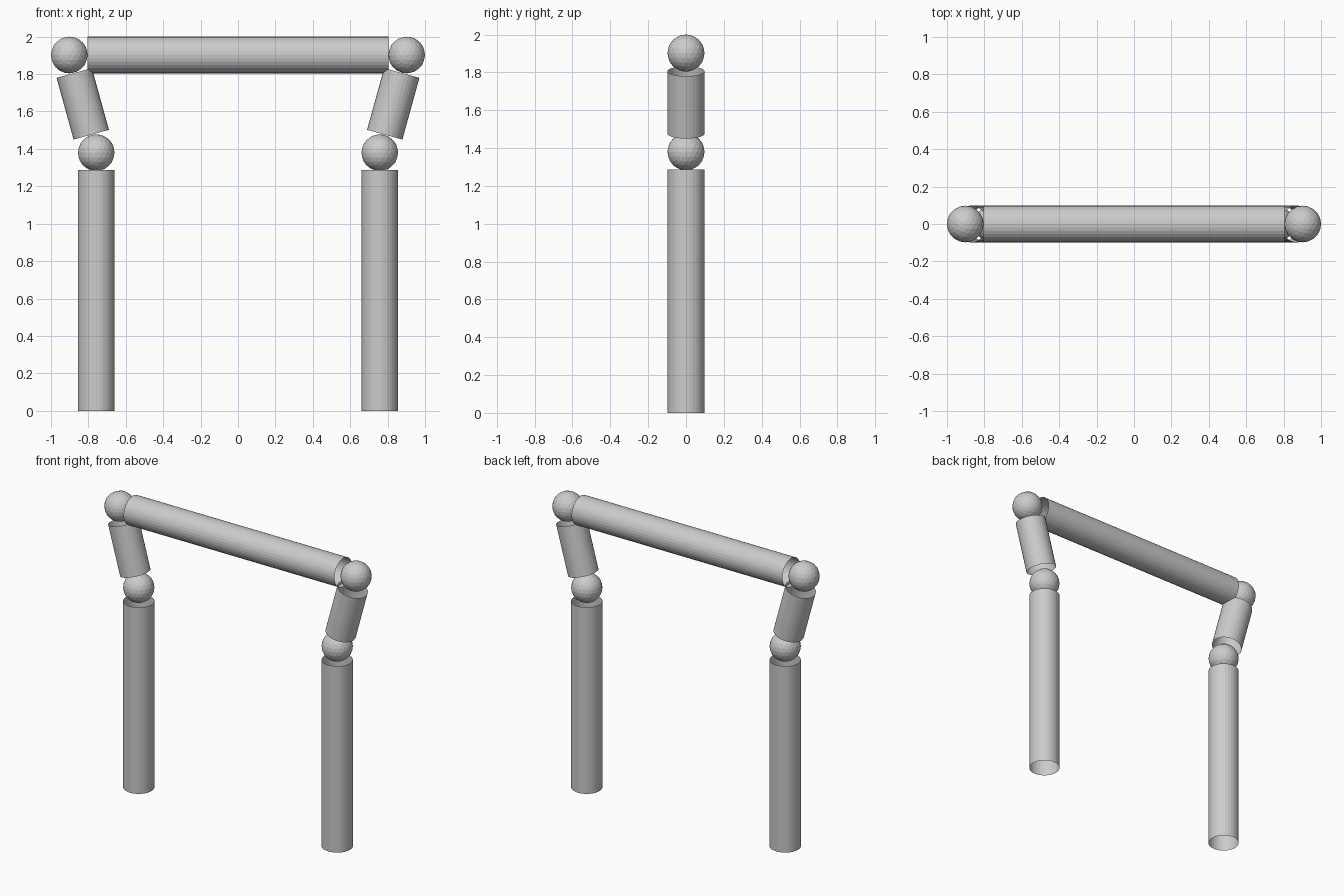
import bpy
from mathutils import Vector

if "Cube" in bpy.data.objects:
    bpy.data.objects.remove(bpy.data.objects["Cube"])

R = 0.098


def tube(name, start, end):
    """Open-ended round tube between two points."""
    a, b = Vector(start), Vector(end)
    axis = b - a
    bpy.ops.mesh.primitive_cylinder_add(vertices=32, radius=R, depth=axis.length,
                                        end_fill_type='NOTHING', location=(a + b) / 2)
    obj = bpy.context.object
    obj.name = name
    obj.rotation_euler = axis.to_track_quat('Z', 'Y').to_euler()


def joint(name, centre):
    """Faceted ball joint."""
    bpy.ops.mesh.primitive_ico_sphere_add(subdivisions=3, radius=R, location=centre)
    bpy.context.object.name = name


# top beam
tube("cross_beam", (-0.805, 0, 1.902), (0.805, 0, 1.902))

for side, s in (("left", -1), ("right", 1)):
    corner = Vector((s * 0.902, 0, 1.902))
    knee = Vector((s * 0.758, 0, 1.380))
    # ball joints
    joint(side + "_corner_ball", corner)
    joint(side + "_knee_ball", knee)
    # slanted upper limb, centred between the balls
    mid, half = (corner + knee) / 2, (corner - knee).normalized() * 0.171
    tube(side + "_upper_limb", mid - half, mid + half)
    # straight leg
    tube(side + "_leg", (knee.x, 0, 0), (knee.x, 0, 1.287))
